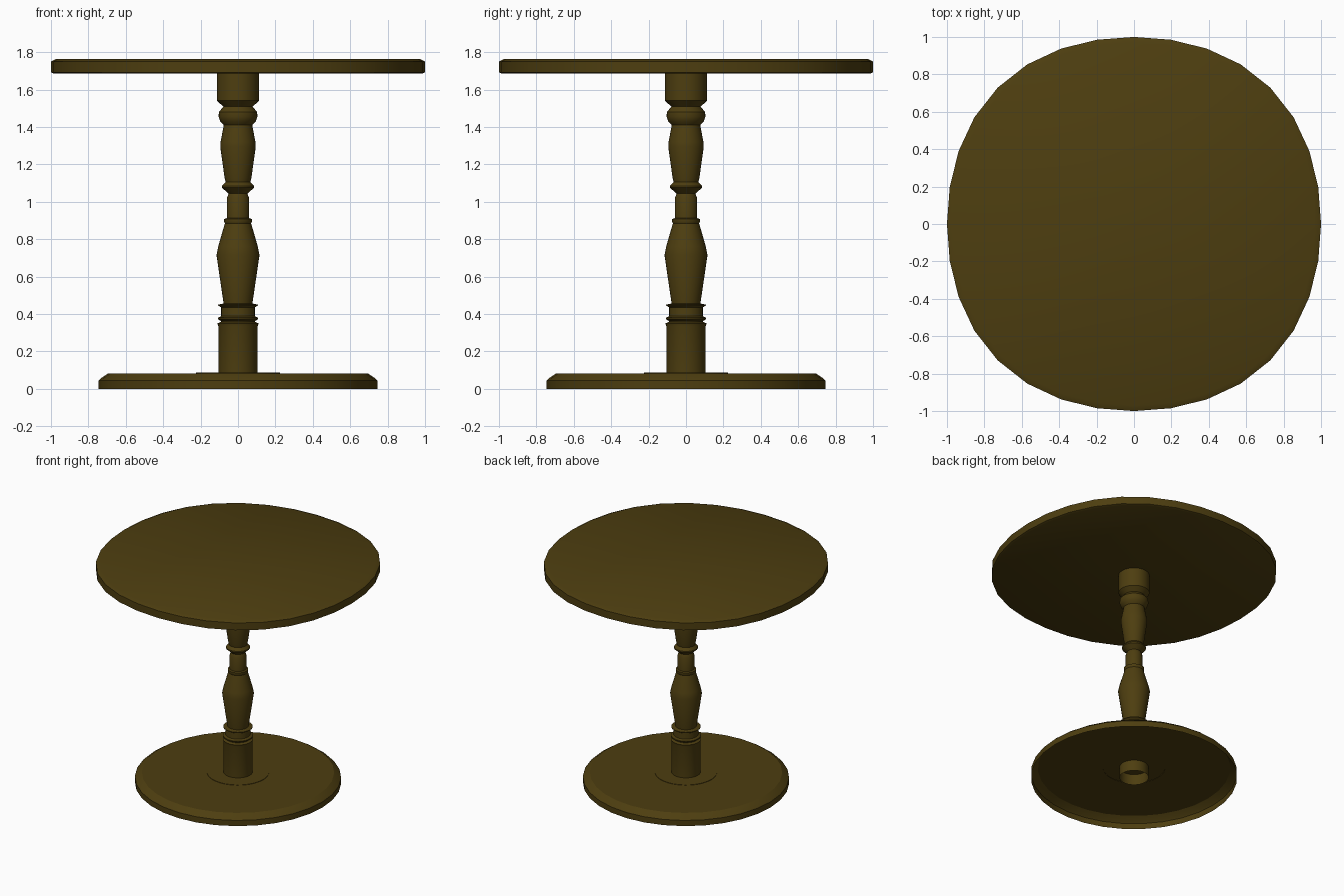
import bpy, bmesh, math

if "Cube" in bpy.data.objects:
    bpy.data.objects.remove(bpy.data.objects["Cube"])

wood = bpy.data.materials.new("dark_wood")
wood.diffuse_color = (0.075, 0.048, 0.005, 1)
wood.use_nodes = True
wood.node_tree.nodes["Principled BSDF"].inputs["Base Color"].default_value = wood.diffuse_color


def lathe(name, profile, sides=32, squareness=0.0, angle=30):
    """Spin (radius, z) points round the z axis; squareness swells the diagonals."""
    bm = bmesh.new()
    rings = []
    for r, z in profile:
        if r == 0:
            rings.append([bm.verts.new((0, 0, z))] * sides)
            continue
        ring = []
        for i in range(sides):
            a = 2 * math.pi * i / sides
            k = r * (1 + squareness * math.sin(2 * a) ** 2)
            ring.append(bm.verts.new((k * math.cos(a), k * math.sin(a), z)))
        rings.append(ring)
    for low, high in zip(rings, rings[1:]):
        for i in range(sides):
            j = (i + 1) % sides
            quad = [low[i], low[j], high[j], high[i]]
            bm.faces.new(list(dict.fromkeys(quad)))
    mesh = bpy.data.meshes.new(name)
    bm.to_mesh(mesh)
    bm.free()
    mesh.materials.append(wood)
    obj = bpy.data.objects.new(name, mesh)
    bpy.context.collection.objects.link(obj)
    bpy.ops.object.select_all(action='DESELECT')
    obj.select_set(True)
    bpy.context.view_layer.objects.active = obj
    bpy.ops.object.shade_smooth_by_angle(angle=math.radians(angle))
    return obj


# Base: a thin shell, open underneath
lathe("base", [(0.745, 0), (0.745, 0.045), (0.735, 0.055), (0.695, 0.082),
               (0.225, 0.083), (0.225, 0.086), (0, 0.086)])

# Turned column, open at the foot
lathe("column", [
    (0.105, 0), (0.105, 0.335), (0.110, 0.35), (0.090, 0.358),      # foot
    (0.090, 0.362), (0.108, 0.372), (0.108, 0.380), (0.090, 0.388),  # lower ring
    (0.090, 0.435), (0.106, 0.445), (0.106, 0.450), (0.077, 0.456),  # upper ring
    (0.115, 0.715), (0.106, 0.76), (0.070, 0.885),                   # lower vase
    (0.074, 0.893), (0.074, 0.908), (0.060, 0.912),                  # collar
    (0.060, 1.02), (0.050, 1.043), (0.086, 1.075), (0.086, 1.085),   # neck
    (0.066, 1.106), (0.072, 1.13), (0.095, 1.295), (0.093, 1.32),    # upper vase
    (0.076, 1.41), (0.095, 1.43), (0.104, 1.455), (0.102, 1.48),     # bead
    (0.078, 1.508), (0.112, 1.54), (0.112, 1.69)])                   # top block

# Tabletop: slightly squared circle with eased edges
lathe("tabletop", [(0, 1.685), (0.985, 1.685), (1, 1.692), (1, 1.75),
                   (0.97, 1.764), (0, 1.764)], squareness=0.031)
